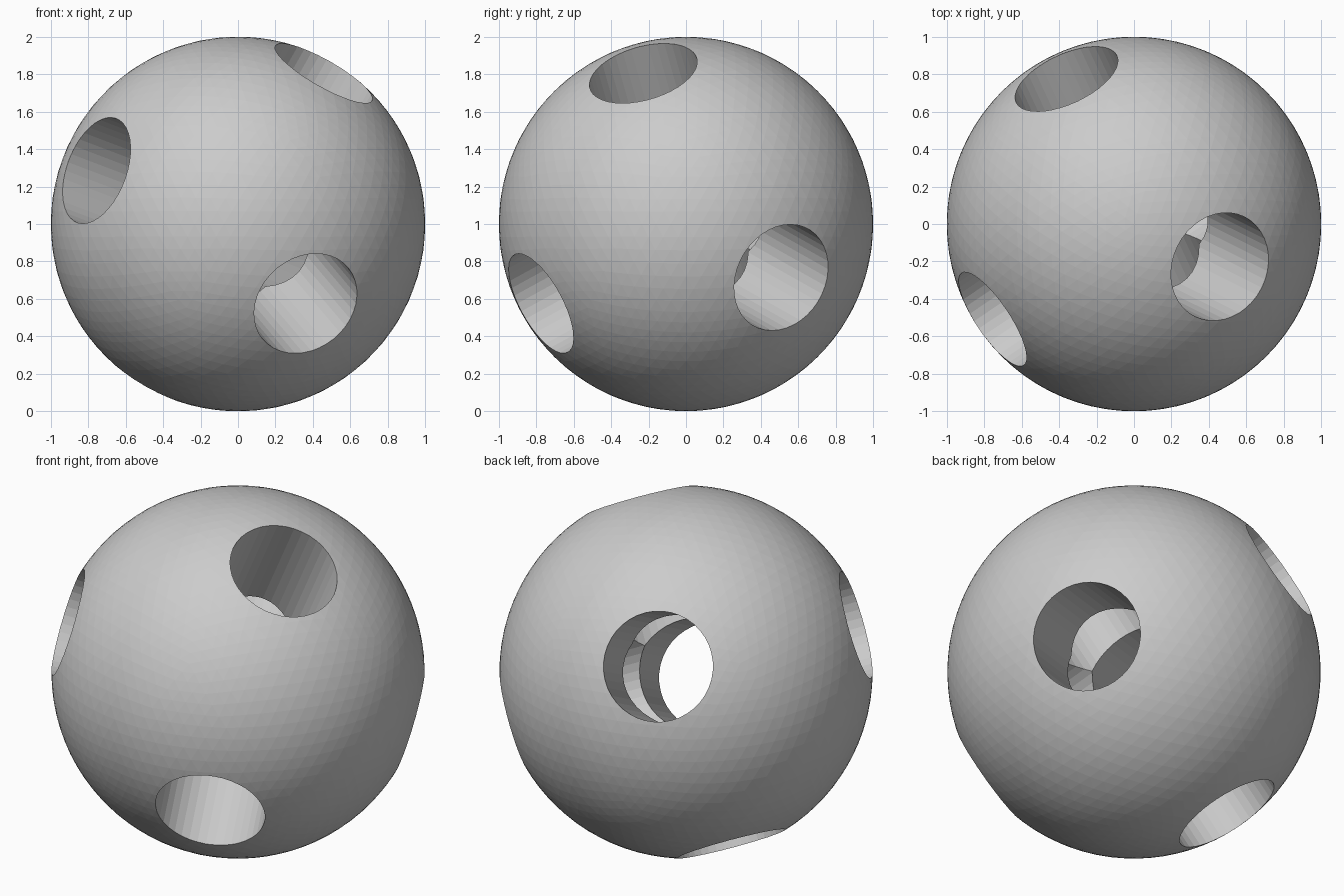
import bpy
from mathutils import Vector

if "Cube" in bpy.data.objects:
    bpy.data.objects.remove(bpy.data.objects["Cube"])

CENTRE = Vector((0, 0, 1))
HOLE_RADIUS = 0.297

# Three mutually perpendicular bore directions
bore_a = Vector((0.378, -0.812, -0.445)).normalized()
bore_b = Vector((0.482, -0.243, 0.842))
bore_b = (bore_b - bore_a * bore_b.dot(bore_a)).normalized()
bore_c = bore_a.cross(bore_b)

# Ball body
bpy.ops.mesh.primitive_ico_sphere_add(subdivisions=5, radius=1, location=CENTRE)
ball = bpy.context.object
ball.name = "drilled_ball"


def drill(target, direction, name):
    """Cut a round hole right through the centre of the target."""
    bpy.ops.mesh.primitive_cylinder_add(
        vertices=40, radius=HOLE_RADIUS, depth=2.6, location=CENTRE,
        rotation=direction.to_track_quat('Z', 'Y').to_euler())
    cutter = bpy.context.object
    cutter.name = name
    cut = target.modifiers.new(name, 'BOOLEAN')
    cut.operation = 'DIFFERENCE'
    cut.solver = 'EXACT'
    cut.object = cutter
    bpy.context.view_layer.objects.active = target
    bpy.ops.object.modifier_apply(modifier=cut.name)
    bpy.data.objects.remove(cutter, do_unlink=True)


# Crossing through holes
for i, direction in enumerate((bore_a, bore_b, bore_c)):
    drill(ball, direction, f"hole_cutter_{i + 1}")
